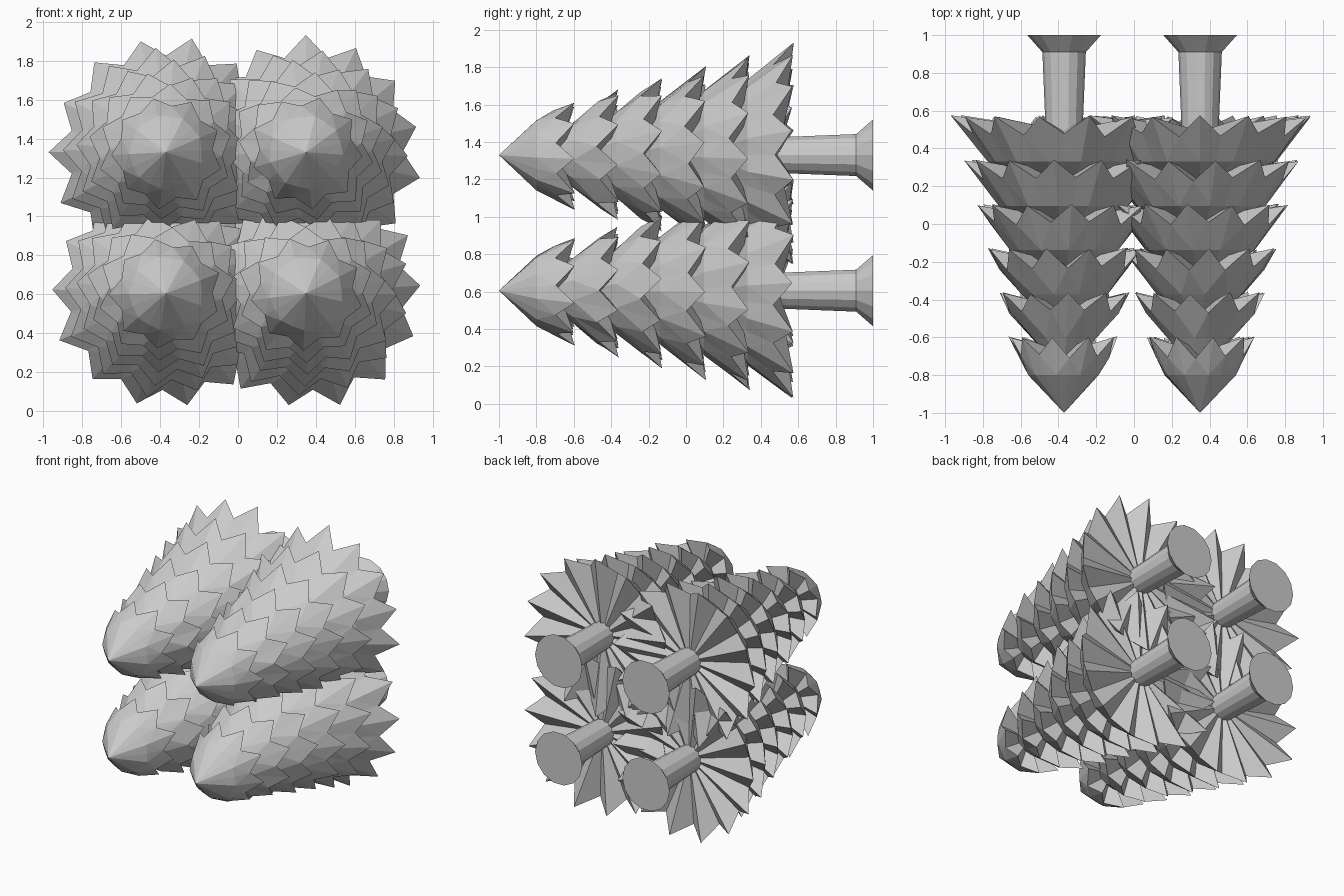
import bpy, bmesh, math, random
from mathutils import Vector

random.seed(4)
cube = bpy.data.objects.get("Cube")
if cube:
    bpy.data.objects.remove(cube)

grey = bpy.data.materials.new("light_grey")
grey.use_nodes = True
grey.diffuse_color = (0.6, 0.6, 0.6, 1)
grey.node_tree.nodes["Principled BSDF"].inputs["Base Color"].default_value = (0.6, 0.6, 0.6, 1)

TIERS = 6


def polar(r, angle, y):
    return Vector((r * math.cos(angle), y, r * math.sin(angle)))


def finish(name, bm, centre):
    bmesh.ops.recalc_face_normals(bm, faces=bm.faces)
    mesh = bpy.data.meshes.new(name)
    bm.to_mesh(mesh)
    bm.free()
    mesh.materials.append(grey)
    obj = bpy.data.objects.new(name, mesh)
    obj.location = (centre[0], 0, centre[1])
    bpy.context.collection.objects.link(obj)


def add_tier(bm, rim_y, radius, points, phase):
    """Pointed cone with a zigzag rim and a pleated hollow underside."""
    first = rim_y < -0.5
    apex = bm.verts.new((0, -1 if first else rim_y - 0.45, 0))
    hub = bm.verts.new((0, rim_y - 0.08, 0))
    ring_y = rim_y - (0.2 if first else 0.24)
    ring_r = radius - (0.095 if first else 0.17 + 0.05 * (radius - 0.28))
    ring, rim = [], []
    for i in range(points * 2):
        angle = phase + math.pi * i / points
        tip = i % 2 == 0
        wobble = random.uniform(-0.012, 0.012)
        r = radius + wobble if tip else radius * 0.84
        y = rim_y + wobble * 0.5 if tip else rim_y - 0.1 + wobble
        ring.append(bm.verts.new(polar(ring_r * (1 if tip else 0.96), angle, ring_y)))
        rim.append(bm.verts.new(polar(r, angle, y)))
    for i in range(points * 2):
        j = (i + 1) % (points * 2)
        bm.faces.new((apex, ring[i], ring[j]))
        # Split each petal half from its tip ridge
        a, b = (i, j) if i % 2 == 0 else (j, i)
        bm.faces.new((ring[a], rim[a], rim[b]))
        bm.faces.new((ring[a], rim[b], ring[b]))
        bm.faces.new((rim[i], hub, rim[j]))


def add_foliage(name, centre, phase):
    bm = bmesh.new()
    for k in range(TIERS):
        turn = math.radians(phase) + (TIERS - 1 - k) * 0.22
        add_tier(bm, -0.6 + 0.234 * k, 0.285 + 0.061 * k, 9 + k, turn)
    finish(name, bm, centre)


def add_trunk(name, centre, sides=14):
    """Tapered stem with a flared foot."""
    bm = bmesh.new()
    rings = [[bm.verts.new(polar(r, 2 * math.pi * i / sides, y)) for i in range(sides)]
             for r, y in ((0.09, 0.3), (0.115, 0.91), (0.195, 1.0))]
    for low, high in zip(rings, rings[1:]):
        for i in range(sides):
            j = (i + 1) % sides
            bm.faces.new((low[i], low[j], high[j], high[i]))
    bm.faces.new(rings[0])
    bm.faces.new(rings[-1])
    finish(name, bm, centre)


# Four trees lying on their sides, stacked two by two
TREES = {
    "lower_right": ((-0.37, 0.605), -2),
    "lower_left": ((0.35, 0.605), 4),
    "upper_right": ((-0.37, 1.33), 0),
    "upper_left": ((0.35, 1.33), 13),
}
for label, (centre, phase) in TREES.items():
    add_foliage(label + "_tree_foliage", centre, phase)
    add_trunk(label + "_tree_trunk", centre)
